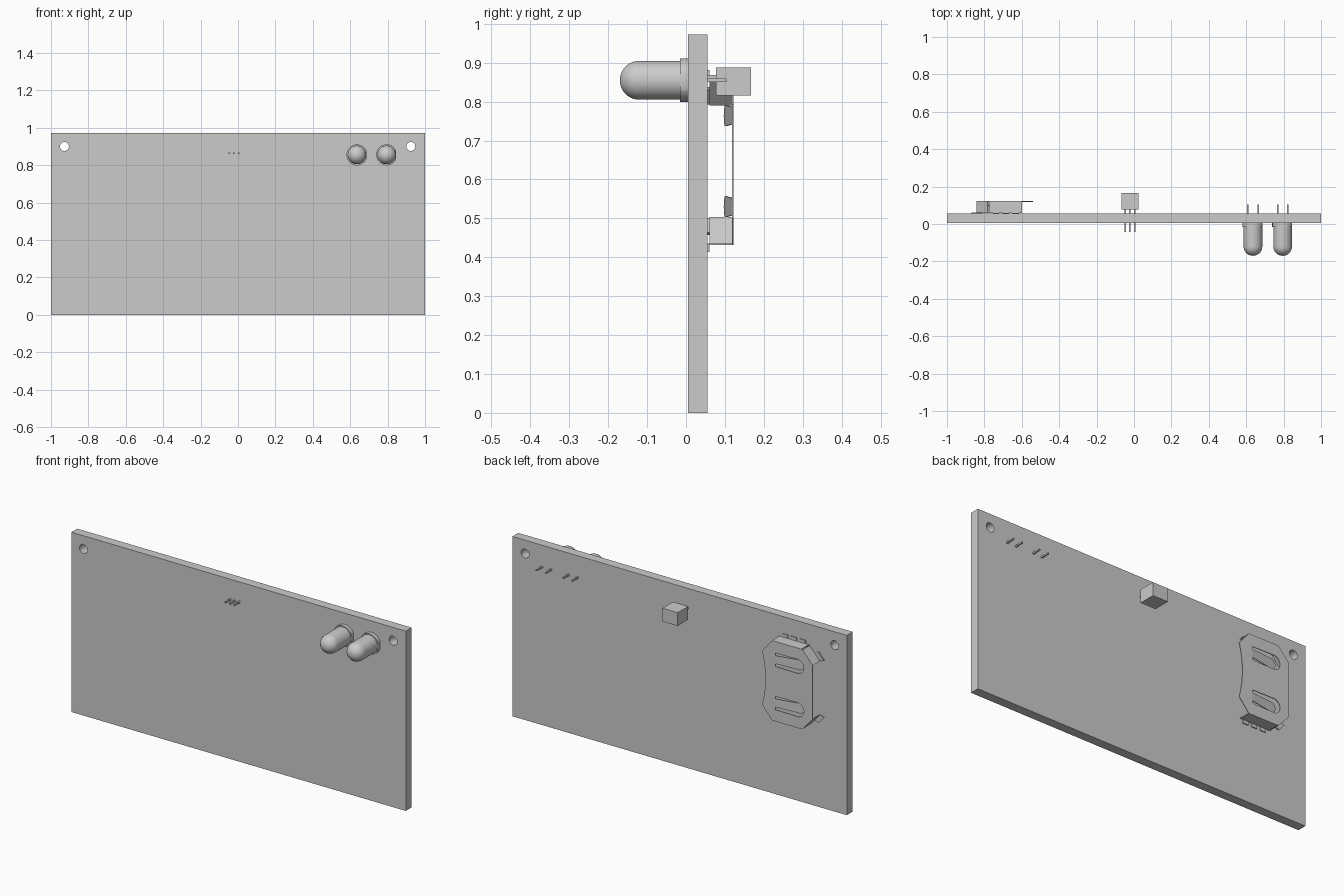
import bpy, bmesh, math
from mathutils import Vector

old = bpy.data.objects.get("Cube")
if old:
    bpy.data.objects.remove(old)

grey = bpy.data.materials.new("plain grey")
grey.use_nodes = True
COLOUR = (0.6, 0.6, 0.6, 1)
grey.diffuse_color = COLOUR
grey.node_tree.nodes["Principled BSDF"].inputs["Base Color"].default_value = COLOUR


def finish(name, bm):
    bmesh.ops.recalc_face_normals(bm, faces=bm.faces)
    mesh = bpy.data.meshes.new(name)
    bm.to_mesh(mesh)
    bm.free()
    mesh.materials.append(grey)
    ob = bpy.data.objects.new(name, mesh)
    bpy.context.collection.objects.link(ob)
    return ob


def prism(name, outline, y0, y1):
    """Extrude an x-z outline from y0 to y1."""
    bm = bmesh.new()
    face = bm.faces.new([bm.verts.new((x, y0, z)) for x, z in outline])
    ext = bmesh.ops.extrude_face_region(bm, geom=[face])["geom"]
    verts = [v for v in ext if isinstance(v, bmesh.types.BMVert)]
    bmesh.ops.translate(bm, verts=verts, vec=(0, y1 - y0, 0))
    return finish(name, bm)


def box(name, x0, x1, y0, y1, z0, z1):
    return prism(name, [(x0, z0), (x1, z0), (x1, z1), (x0, z1)], y0, y1)


def arc(cx, cz, r, a0, a1, n):
    angles = [math.radians(a0 + (a1 - a0) * i / n) for i in range(n + 1)]
    return [(cx + r * math.cos(a), cz + r * math.sin(a)) for a in angles]


def strip(name, a, b, y0, y1, t):
    """Upright sheet standing between two x-z points."""
    a, b = Vector(a), Vector(b)
    d = (b - a).normalized() * t
    n = Vector((-d.y, d.x))
    return prism(name, [a, b, b + n, a + n], y0, y1)


def cut(ob, cutter):
    cutter.hide_render = True
    cutter.hide_set(True)
    mod = ob.modifiers.new("cut", "BOOLEAN")
    mod.operation = "DIFFERENCE"
    mod.solver = "EXACT"
    mod.object = cutter


def smooth(ob):
    bpy.ops.object.select_all(action="DESELECT")
    ob.select_set(True)
    bpy.context.view_layer.objects.active = ob
    bpy.ops.object.shade_smooth_by_angle(angle=math.radians(35))


# Board with two mounting holes
FRONT, BACK = 0.005, 0.055
board = box("board", -1, 1, FRONT, BACK, 0, 0.972)
for side, x in (("right", -0.928), ("left", 0.924)):
    hole = arc(x, 0.9, 0.024, 0, 345, 23)
    cut(board, prism(side + "_hole_cutter", hole, -0.02, 0.08))

# Two domed lamps with flat-sided rims and leads
LAMP_Z, LAMP_R = 0.855, 0.05
for side, x in (("right", 0.636), ("left", 0.795)):
    profile = [(0, FRONT), (LAMP_R, FRONT)]
    profile += [(LAMP_R * math.cos(t), -0.12 - LAMP_R * math.sin(t))
                for t in [math.pi / 2 * i / 10 for i in range(11)]]
    bm = bmesh.new()
    vs = [bm.verts.new((x + r, y, LAMP_Z)) for r, y in profile]
    es = [bm.edges.new(pair) for pair in zip(vs, vs[1:])]
    bmesh.ops.spin(bm, geom=vs + es, cent=(x, 0, LAMP_Z), axis=(0, 1, 0),
                   angle=math.tau, steps=40)
    bmesh.ops.remove_doubles(bm, verts=bm.verts, dist=0.0002)
    smooth(finish(side + "_lamp_dome", bm))
    flat = math.degrees(math.acos(0.051 / 0.056))
    rim = arc(x, LAMP_Z, 0.056, flat, 360 - flat, 36)
    smooth(prism(side + "_lamp_rim", rim, -0.015, FRONT))
    for i, dx in enumerate((-0.027, 0.027)):
        box(f"{side}_lamp_lead_{i + 1}", x + dx - 0.004, x + dx + 0.004,
            FRONT, 0.104, LAMP_Z - 0.004, LAMP_Z + 0.004)

# Sensor block with three pins through the board
box("sensor_block", -0.067, 0.024, 0.077, 0.167, 0.816, 0.888)
for i in range(3):
    x = -0.048 + 0.0265 * i
    box(f"sensor_pin_{i + 1}", x - 0.004, x + 0.004, -0.042, 0.08, 0.86, 0.868)

# Battery clip: raised sheet with a concave open side
MID, TOP, T = 0.647, 0.122, 0.004
bow_r = 0.55
bow_x = -0.56 + bow_r
bow = math.degrees(math.asin(0.146 / bow_r))
outline = [(-0.6, MID + 0.216)]
outline += arc(bow_x, MID, bow_r, 180 - bow, 180 + bow, 14)
outline += [(-0.6, MID - 0.216), (-0.78, MID - 0.216), (-0.843, MID - 0.146),
            (-0.843, MID + 0.146), (-0.78, MID + 0.216)]
clip = prism("clip_plate", outline, TOP - T, TOP)

for s, end in ((1, "upper"), (-1, "lower")):
    z = MID + s * 0.117
    # Spring tongue bent down inside a rounded slot
    slot = [(-0.62, z + 0.036)] + arc(-0.752, z, 0.038, 90, 270, 14) + [(-0.62, z - 0.036)]
    cut(clip, prism(end + "_slot_cutter", slot, 0.09, 0.15))
    shape = [(-0.615, z + 0.022)] + arc(-0.752, z, 0.027, 90, 270, 14) + [(-0.615, z - 0.022)]
    tongue = prism(end + "_spring_tongue", shape, TOP - T, TOP)
    for v in tongue.data.vertices:
        v.co.y -= 0.021 * (-0.615 - v.co.x) / 0.164
    # Side walls folded down to the board
    edge = MID + s * 0.216
    strip(end + "_end_wall", (-0.775, edge), (-0.6, edge), 0.058, TOP, -s * T)
    strip(end + "_corner_wall", (-0.843, MID + s * 0.146), (-0.782, edge - s * 0.002),
          0.06, TOP, -s * T)
    # Small feet resting on the board
    for i in range(3):
        x = -0.755 + 0.053 * i
        box(f"{end}_foot_{i + 1}", x, x + 0.033, BACK, 0.06,
            *sorted((edge - s * T, edge + s * 0.018)))
    foot = [(-0.843, MID + s * 0.146), (-0.868, MID + s * 0.153),
            (-0.836, MID + s * 0.19), (-0.811, MID + s * 0.183)]
    prism(end + "_corner_foot", foot, BACK, 0.061)
